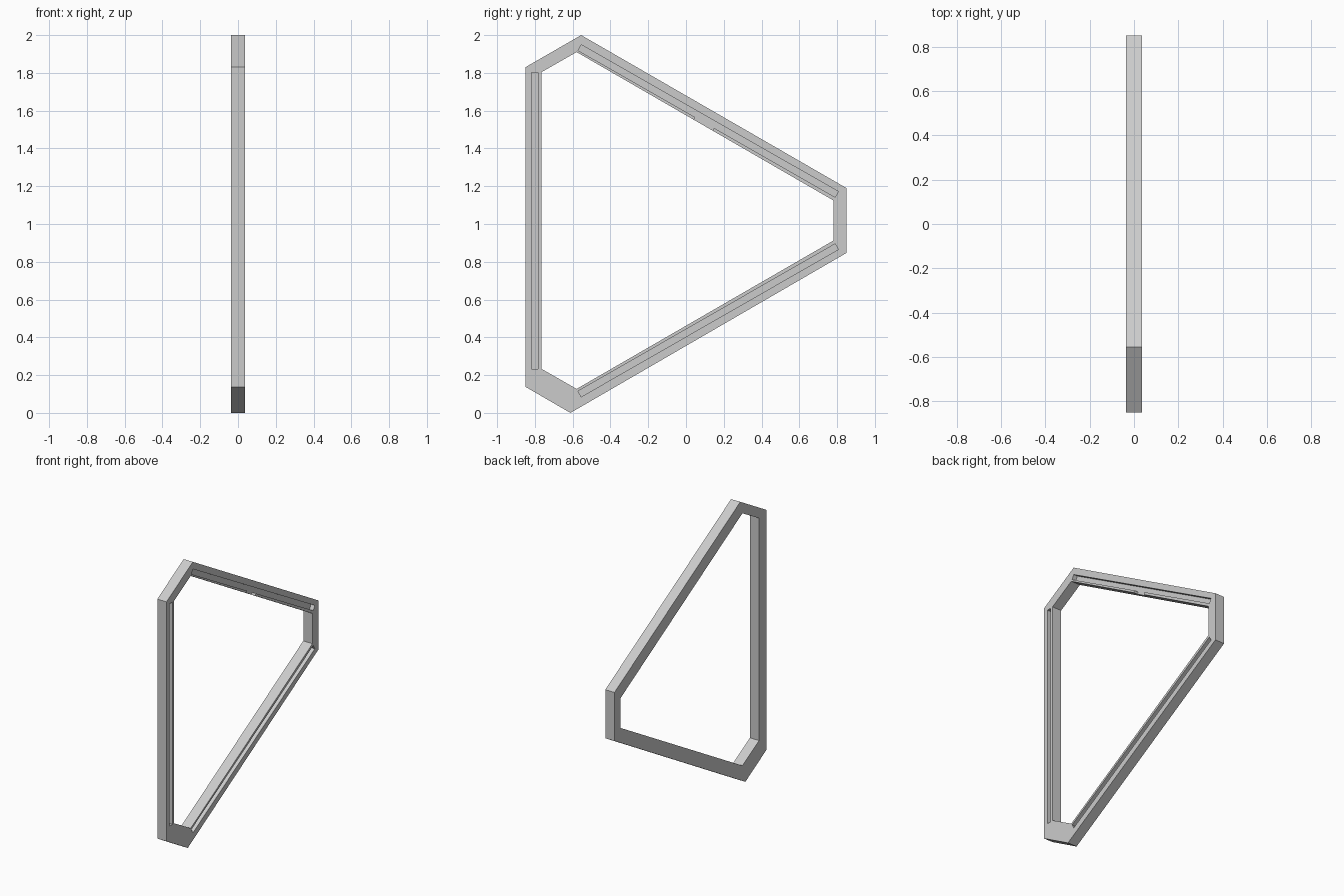
import bpy
import bmesh
from math import atan2
from mathutils import Vector, Matrix

if "Cube" in bpy.data.objects:
    bpy.data.objects.remove(bpy.data.objects["Cube"], do_unlink=True)

HALF = 0.036    # half the frame thickness
DEPTH = 0.03    # groove depth

grey = bpy.data.materials.new("plain grey")
grey.use_nodes = True
colour = (0.6, 0.6, 0.6, 1)
grey.diffuse_color = colour
grey.node_tree.nodes["Principled BSDF"].inputs["Base Color"].default_value = colour


def add_object(name, bm):
    bmesh.ops.recalc_face_normals(bm, faces=bm.faces)
    mesh = bpy.data.meshes.new(name)
    bm.to_mesh(mesh)
    bm.free()
    mesh.materials.append(grey)
    obj = bpy.data.objects.new(name, mesh)
    bpy.context.collection.objects.link(obj)
    return obj


# Six-sided frame: matching outer and inner (y, z) outlines
outer = [(-0.85, 1.83), (-0.555, 2.0), (0.85, 1.19),
         (0.85, 0.847), (-0.612, 0.0), (-0.85, 0.138)]
inner = [(-0.765, 1.804), (-0.579, 1.91), (0.78, 1.125),
         (0.78, 0.912), (-0.579, 0.127), (-0.765, 0.233)]
bm = bmesh.new()
rings = [[bm.verts.new((x, y, z)) for y, z in outline]
         for x, outline in ((HALF, outer), (HALF, inner), (-HALF, inner), (-HALF, outer))]
for a, b in zip(rings, rings[1:] + rings[:1]):
    for i in range(len(a)):
        j = (i + 1) % len(a)
        bm.faces.new((a[i], a[j], b[j], b[i]))
frame = add_object("frame", bm)


# Cut a straight channel into the +x face between two (y, z) points
def cut_channel(start, end, width):
    p, q = Vector((0, *start)), Vector((0, *end))
    along = q - p
    centre = (p + q) / 2
    centre.x = HALF
    bm = bmesh.new()
    bmesh.ops.create_cube(bm, size=1, matrix=Matrix.Translation(centre)
                          @ Matrix.Rotation(atan2(along.z, along.y), 4, "X")
                          @ Matrix.Diagonal((2 * DEPTH, along.length, width, 1)))
    cutter = add_object("channel_cutter", bm)
    cutter.hide_render = True
    mod = frame.modifiers.new("channel", "BOOLEAN")
    mod.operation = "DIFFERENCE"
    mod.solver = "EXACT"
    mod.object = cutter
    bpy.context.view_layer.objects.active = frame
    bpy.ops.object.modifier_apply(modifier=mod.name)
    bpy.data.objects.remove(cutter, do_unlink=True)


# Long grooves in the front, top and bottom bars
cut_channel((-0.8, 0.232), (-0.8, 1.803), 0.034)
cut_channel((-0.563, 1.934), (0.798, 1.157), 0.034)
cut_channel((-0.563, 0.1), (0.798, 0.88), 0.034)

# Short opening from the top groove to the inside of the frame
cut_channel((0.106, 1.549), (0.076, 1.497), 0.115)
